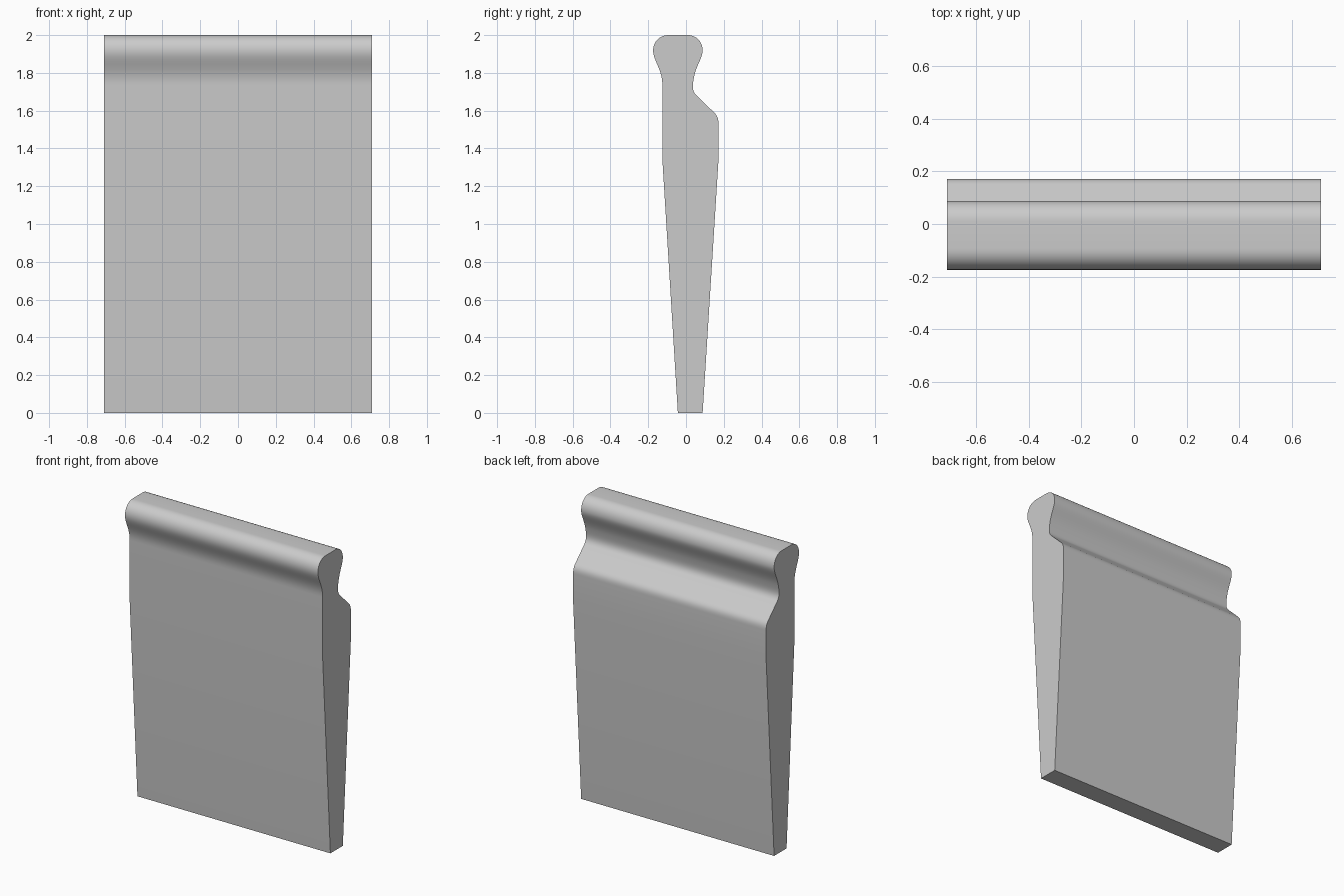
import bpy
import bmesh
import math
from mathutils import Vector
from mathutils.geometry import interpolate_bezier

cube = bpy.data.objects.get("Cube")
if cube:
    bpy.data.objects.remove(cube, do_unlink=True)

HALF_WIDTH = 0.71
STEPS = 14


def make_material(name, color):
    mat = bpy.data.materials.new(name)
    mat.use_nodes = True
    mat.diffuse_color = color
    mat.node_tree.nodes["Principled BSDF"].inputs["Base Color"].default_value = color
    return mat


class Profile:
    """Side outline in (y, z), drawn with straight lines and curves."""

    def __init__(self, y, z):
        self.points = [Vector((0, y, z))]

    def line(self, y, z):
        self.points.append(Vector((0, y, z)))

    def curve(self, handle_a, handle_b, end):
        a, b, e = (Vector((0, *p)) for p in (handle_a, handle_b, end))
        self.points += interpolate_bezier(self.points[-1], a, b, e, STEPS)[1:]


# Tapered foot and back face
outline = Profile(-0.043, 0)
outline.line(0.088, 0)
outline.line(0.172, 1.34)
outline.line(0.172, 1.53)
# Rounded shoulder, sloping ledge and hollow neck
outline.curve((0.172, 1.56), (0.165, 1.575), (0.147, 1.592))
outline.line(0.056, 1.68)
outline.curve((0.03, 1.706), (0.034, 1.735), (0.042, 1.775))
outline.curve((0.054, 1.84), (0.088, 1.88), (0.088, 1.918))
# Bulbous rail along the top
outline.curve((0.088, 1.965), (0.055, 2.0), (0.01, 2.0))
outline.line(-0.093, 2.0)
outline.curve((-0.14, 2.0), (-0.174, 1.965), (-0.174, 1.918))
outline.curve((-0.174, 1.865), (-0.125, 1.82), (-0.125, 1.735))
# Upright front face
outline.line(-0.125, 1.34)

# Extrude the outline across the width
bm = bmesh.new()
end_cap = bm.faces.new([bm.verts.new(p) for p in outline.points])
swept = bmesh.ops.extrude_face_region(bm, geom=[end_cap])["geom"]
for v in bm.verts:
    v.co.x = -HALF_WIDTH
for v in (g for g in swept if isinstance(g, bmesh.types.BMVert)):
    v.co.x = HALF_WIDTH
bmesh.ops.recalc_face_normals(bm, faces=bm.faces)

mesh = bpy.data.meshes.new("moulded_panel")
bm.to_mesh(mesh)
bm.free()
mesh.materials.append(make_material("light grey", (0.6, 0.6, 0.6, 1)))

panel = bpy.data.objects.new("moulded_panel", mesh)
bpy.context.collection.objects.link(panel)
bpy.context.view_layer.objects.active = panel
panel.select_set(True)
bpy.ops.object.shade_smooth_by_angle(angle=math.radians(30))
